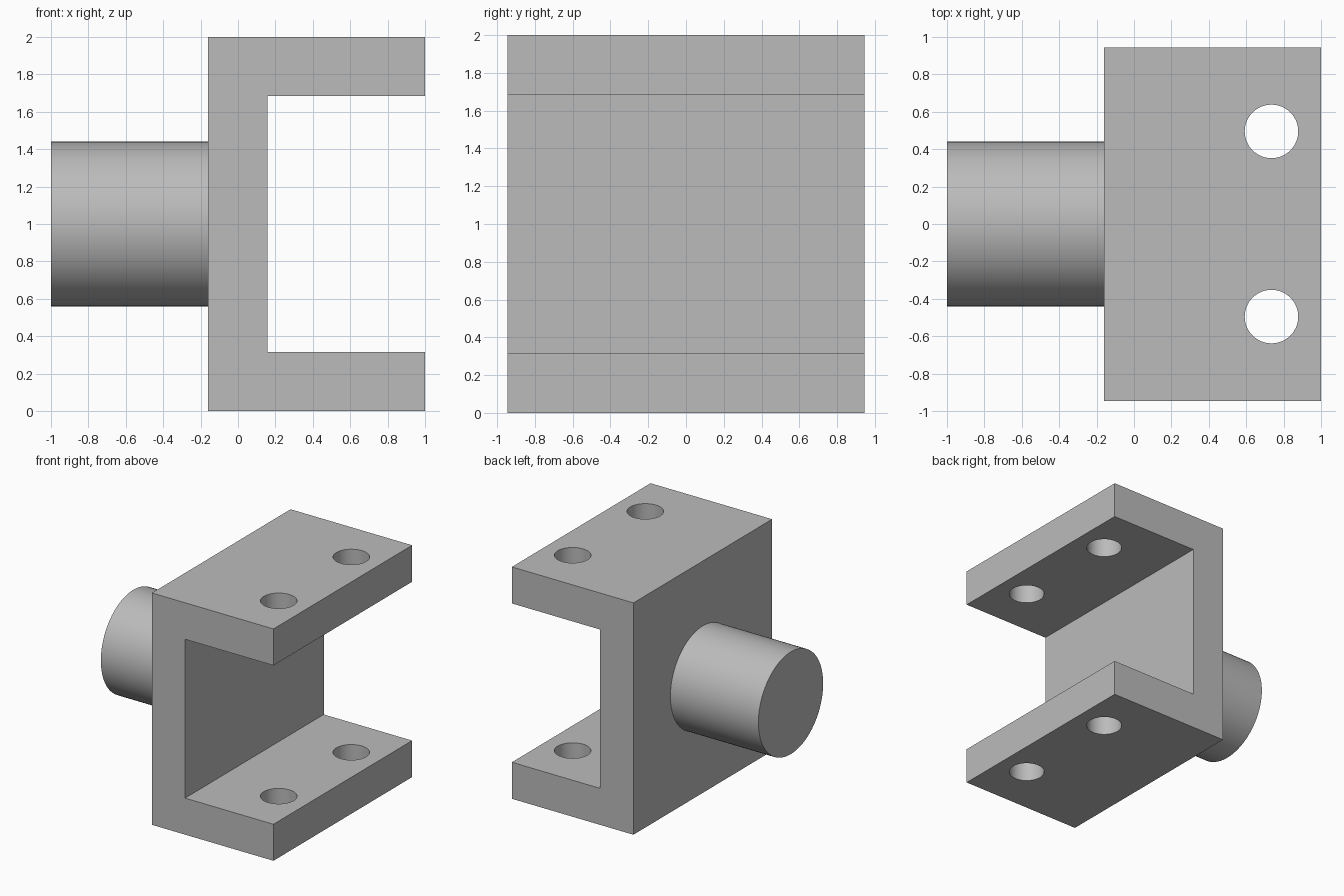
import bpy
import bmesh
import math

if "Cube" in bpy.data.objects:
    bpy.data.objects.remove(bpy.data.objects["Cube"], do_unlink=True)

GREY = (0.5, 0.5, 0.5, 1)
metal = bpy.data.materials.new("grey metal")
metal.use_nodes = True
metal.diffuse_color = GREY
metal.node_tree.nodes["Principled BSDF"].inputs["Base Color"].default_value = GREY

HALF_DEPTH = 0.945


def select_only(obj):
    bpy.ops.object.select_all(action='DESELECT')
    obj.select_set(True)
    bpy.context.view_layer.objects.active = obj


def cylinder(name, radius, length, location, rotation=(0, 0, 0)):
    bpy.ops.mesh.primitive_cylinder_add(vertices=96, radius=radius, depth=length,
                                        location=location, rotation=rotation)
    obj = bpy.context.object
    obj.name = name
    obj.data.materials.append(metal)
    return obj


def extruded_profile(name, points):
    """Extrude an x-z outline across the full depth."""
    bm = bmesh.new()
    face = bm.faces.new([bm.verts.new((x, -HALF_DEPTH, z)) for x, z in points])
    result = bmesh.ops.extrude_face_region(bm, geom=[face])
    moved = [v for v in result["geom"] if isinstance(v, bmesh.types.BMVert)]
    bmesh.ops.translate(bm, verts=moved, vec=(0, 2 * HALF_DEPTH, 0))
    bmesh.ops.recalc_face_normals(bm, faces=bm.faces)
    mesh = bpy.data.meshes.new(name)
    bm.to_mesh(mesh)
    bm.free()
    mesh.materials.append(metal)
    obj = bpy.data.objects.new(name, mesh)
    bpy.context.collection.objects.link(obj)
    return obj


# Channel bracket: web with two flanges
back, inner, tip = -0.16, 0.157, 1.0
low, high = 0.315, 1.685
bracket = extruded_profile("channel_bracket", [
    (back, 0), (tip, 0), (tip, low), (inner, low),
    (inner, high), (tip, high), (tip, 2), (back, 2)])

# Bolt holes through both flanges
for side in (-1, 1):
    cutter = cylinder("hole_cutter", 0.143, 3, (0.735, side * 0.495, 1))
    cutter.hide_render = True
    hole = bracket.modifiers.new("bolt_hole", 'BOOLEAN')
    hole.operation = 'DIFFERENCE'
    hole.solver = 'EXACT'
    hole.object = cutter
    select_only(bracket)
    bpy.ops.object.modifier_apply(modifier=hole.name)
    bpy.data.objects.remove(cutter, do_unlink=True)

# Round shaft, sunk slightly into the web
shaft_end = back + 0.02
shaft = cylinder("round_shaft", 0.441, shaft_end + 1, ((shaft_end - 1) / 2, 0, 1),
                 (0, math.pi / 2, 0))

for part in (bracket, shaft):
    select_only(part)
    bpy.ops.object.shade_smooth_by_angle(angle=math.radians(30))
